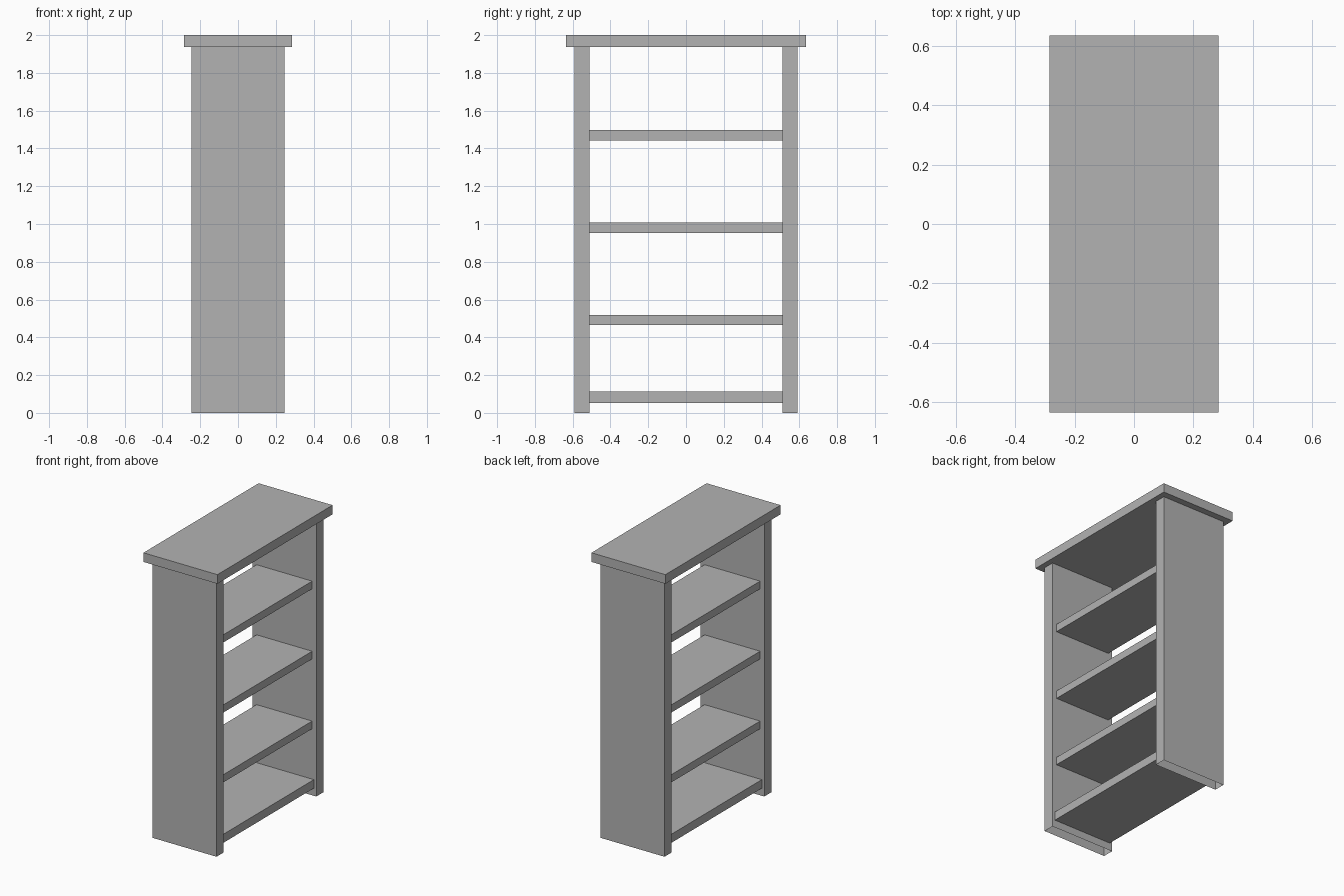
import bpy
import bmesh
from mathutils import Vector

default_cube = bpy.data.objects.get("Cube")
if default_cube:
    bpy.data.objects.remove(default_cube, do_unlink=True)

# Single grey finish
GREY = (0.45, 0.45, 0.45, 1.0)
grey = bpy.data.materials.new("plain_grey")
grey.use_nodes = True
grey.diffuse_color = GREY
grey.node_tree.nodes["Principled BSDF"].inputs["Base Color"].default_value = GREY


def board(name, half_x, y_range, z_range, open_bottom=False):
    """Flat-faced board centred on x, spanning the given y and z ranges."""
    low = Vector((-half_x, y_range[0], z_range[0]))
    high = Vector((half_x, y_range[1], z_range[1]))
    bm = bmesh.new()
    bmesh.ops.create_cube(bm, size=1.0)
    bmesh.ops.scale(bm, vec=high - low, verts=bm.verts)
    bmesh.ops.translate(bm, vec=(low + high) / 2, verts=bm.verts)
    bm.normal_update()
    if open_bottom:
        floor = [f for f in bm.faces if f.normal.z < -0.9]
        bmesh.ops.delete(bm, geom=floor, context="FACES")
    mesh = bpy.data.meshes.new(name)
    bm.to_mesh(mesh)
    bm.free()
    mesh.materials.append(grey)
    obj = bpy.data.objects.new(name, mesh)
    bpy.context.scene.collection.objects.link(obj)
    return obj


INNER, OUTER = 0.512, 0.59      # upright panel faces along y
TOP_UNDERSIDE = 1.936

# Overhanging top board
board("top_board", 0.286, (-0.636, 0.636), (TOP_UNDERSIDE, 2.0))

# Upright end panels, hollow underneath
board("front_panel", 0.247, (-OUTER, -INNER), (0, TOP_UNDERSIDE), open_bottom=True)
board("back_panel", 0.247, (INNER, OUTER), (0, TOP_UNDERSIDE), open_bottom=True)

# Shelves between the panels, the lowest one slightly deeper
board("bottom_shelf", 0.228, (-INNER, INNER), (0.053, 0.113))
for level, z in zip(("lower", "middle", "upper"), (0.465, 0.953, 1.443)):
    board(level + "_shelf", 0.215, (-INNER, INNER), (z, z + 0.054))
